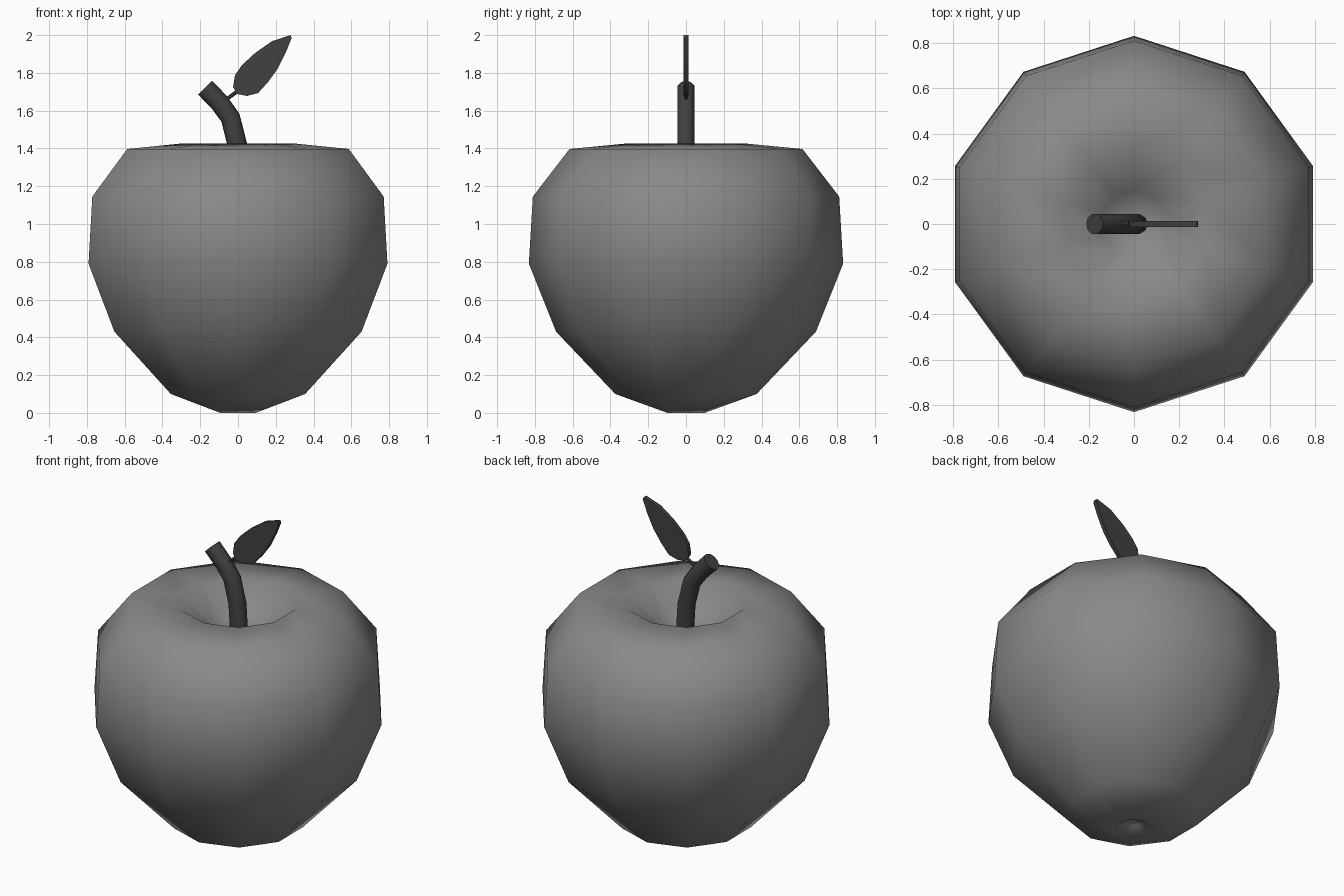
import bpy, bmesh, math
from mathutils import Vector

if "Cube" in bpy.data.objects:
    bpy.data.objects.remove(bpy.data.objects["Cube"])


def material(name, value):
    m = bpy.data.materials.new(name)
    m.diffuse_color = (value, value, value, 1)
    m.use_nodes = True
    m.node_tree.nodes["Principled BSDF"].inputs["Base Color"].default_value = m.diffuse_color
    return m


apple_grey = material("apple grey", 0.25)
stem_grey = material("dark stem grey", 0.052)


def finish(name, bm, mat, angle):
    bmesh.ops.recalc_face_normals(bm, faces=bm.faces)
    mesh = bpy.data.meshes.new(name)
    bm.to_mesh(mesh)
    bm.free()
    mesh.materials.append(mat)
    ob = bpy.data.objects.new(name, mesh)
    bpy.context.collection.objects.link(ob)
    bpy.ops.object.select_all(action='DESELECT')
    ob.select_set(True)
    bpy.context.view_layer.objects.active = ob
    bpy.ops.object.shade_smooth_by_angle(angle=math.radians(angle))
    return ob


def skin(bm, rings):
    for a, b in zip(rings, rings[1:]):
        n = len(a)
        for i in range(n):
            j = (i + 1) % n
            bm.faces.new((a[i], a[j], b[j], b[i]))


# apple body: ten-sided lathe with a dimple at each end
N = 10
profile = [(0.045, 0.04), (0.098, 0.0), (0.374, 0.10), (0.688, 0.43), (0.832, 0.79),
           (0.811, 1.145), (0.617, 1.397), (0.328, 1.425), (0.15, 1.28)]
bm = bmesh.new()
rings = [[bm.verts.new((r * math.cos(math.pi / 2 + i * math.tau / N),
                        r * math.sin(math.pi / 2 + i * math.tau / N), z))
          for i in range(N)] for r, z in profile]
skin(bm, rings)
for ring, z in ((rings[0], 0.05), (rings[-1], 1.2)):
    c = bm.verts.new((0, 0, z))
    for i in range(N):
        bm.faces.new((ring[i], ring[(i + 1) % N], c))
finish("apple_body", bm, apple_grey, 180)


# tubes bent in the xz plane
def tube(name, path, ra, rb, sides):
    bm = bmesh.new()
    pts = [Vector((x, 0, z)) for x, z in path]
    rings = []
    for k, p in enumerate(pts):
        t = (pts[min(k + 1, len(pts) - 1)] - pts[max(k - 1, 0)]).normalized()
        side = Vector((t.z, 0, -t.x))
        rings.append([bm.verts.new(p + side * ra * math.cos(i * math.tau / sides)
                                   + Vector((0, rb * math.sin(i * math.tau / sides), 0)))
                      for i in range(sides)])
    skin(bm, rings)
    bm.faces.new(rings[0])
    bm.faces.new(rings[-1])
    return finish(name, bm, stem_grey, 50)


tube("stem", [(0.01, 1.2), (-0.004, 1.42), (-0.04, 1.563), (-0.098, 1.643), (-0.174, 1.722)],
     0.052, 0.046, 10)
tube("leaf_stalk", [(-0.075, 1.65), (0.02, 1.72)], 0.01, 0.01, 6)

# leaf: thin upright plate
outline = [(0.278, 2.0), (0.18, 1.968), (0.09, 1.905), (0.021, 1.841), (-0.016, 1.788),
           (-0.026, 1.725), (-0.005, 1.688), (0.048, 1.678), (0.106, 1.693),
           (0.159, 1.751), (0.212, 1.825), (0.254, 1.91), (0.284, 1.985)]
bm = bmesh.new()
rings = [[bm.verts.new((x, y, z)) for x, z in outline] for y in (-0.013, 0.013)]
skin(bm, rings)
for ring in rings:
    bm.faces.new(ring)
finish("leaf", bm, stem_grey, 40)
